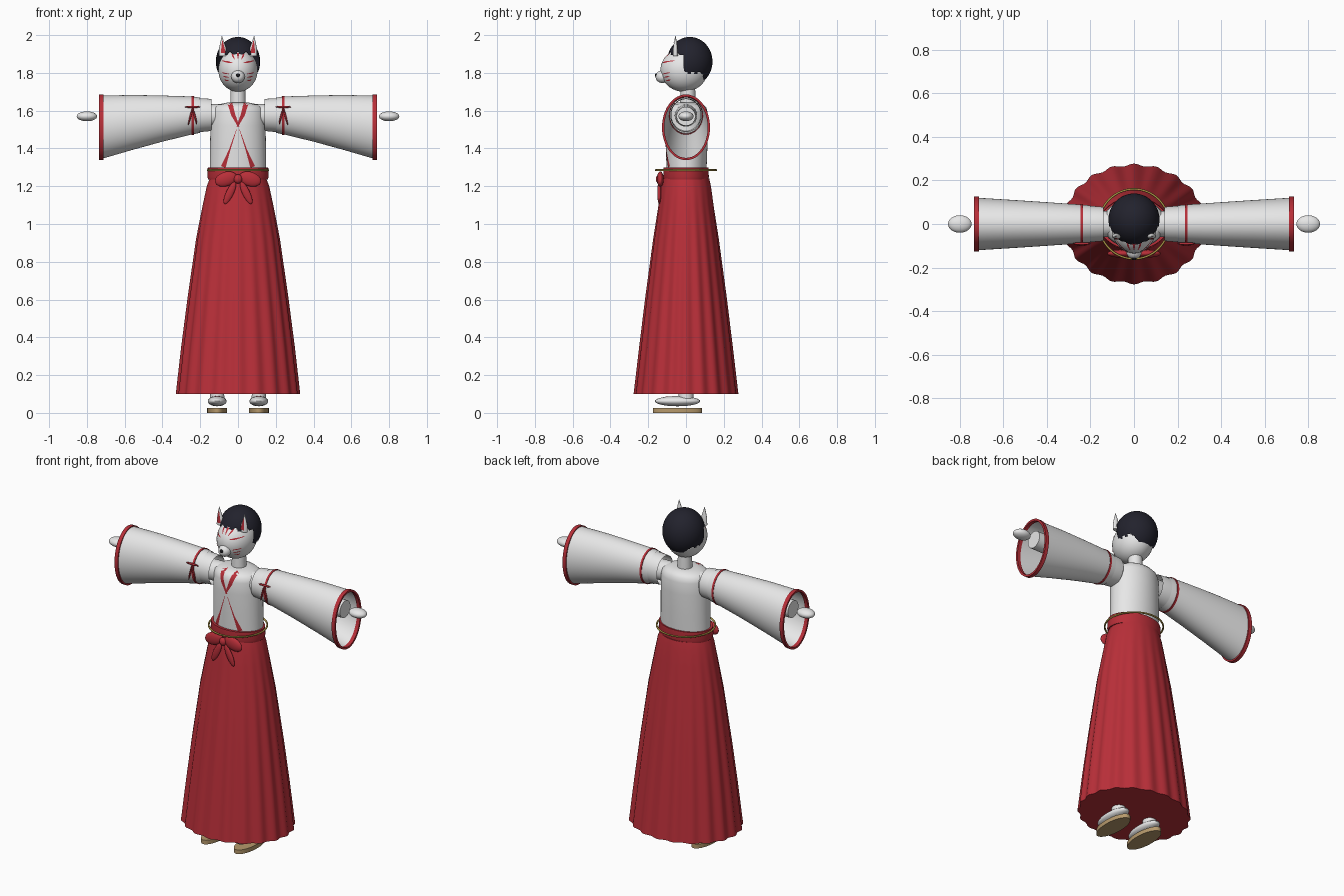
import bpy, bmesh
from math import sin, cos, pi, sqrt, hypot
from mathutils import Matrix, Vector, Euler

old = bpy.data.objects.get("Cube")
if old:
    bpy.data.objects.remove(old, do_unlink=True)


def material(name, rgb):
    m = bpy.data.materials.new(name)
    m.use_nodes = True
    m.diffuse_color = (*rgb, 1)
    m.node_tree.nodes["Principled BSDF"].inputs["Base Color"].default_value = (*rgb, 1)
    return m


WHITE = material("white cloth", (0.8, 0.8, 0.8))
RED = material("crimson", (0.48, 0.028, 0.04))
HAIR = material("blue black hair", (0.016, 0.016, 0.026))
TAN = material("straw tan", (0.47, 0.32, 0.15))
GOLD = material("gold cord", (0.42, 0.3, 0.06))
BLACK = material("nose black", (0.01, 0.01, 0.012))


def finish(name, bm, mat, fix=True):
    if fix:
        bmesh.ops.recalc_face_normals(bm, faces=bm.faces)
    me = bpy.data.meshes.new(name)
    bm.to_mesh(me)
    bm.free()
    me.materials.append(mat)
    me.shade_smooth()
    me.set_sharp_from_angle(angle=0.7)
    ob = bpy.data.objects.new(name, me)
    bpy.context.collection.objects.link(ob)
    return ob


def upright(p, c, u, v):
    return (u, c + v, p)


def along_x(side):
    return lambda p, c, u, v: (side * p, u, c + v)


def loft(name, mat, sections, place=upright, n=48, caps=True, pleat=None):
    """Skin elliptical sections given as (position, centre, radius u, radius v)."""
    bm = bmesh.new()
    rings = []
    for p, c, ru, rv in sections:
        ring = []
        for i in range(n):
            a = 2 * pi * i / n
            k = 1 + (pleat(a, p) if pleat else 0)
            ring.append(bm.verts.new(place(p, c, k * ru * cos(a), k * rv * sin(a))))
        rings.append(ring)
    for lo, hi in zip(rings, rings[1:]):
        for i in range(n):
            j = (i + 1) % n
            bm.faces.new((lo[i], lo[j], hi[j], hi[i]))
    if caps:
        bm.faces.new(rings[0])
        bm.faces.new(rings[-1])
    else:
        bmesh.ops.remove_doubles(bm, verts=bm.verts, dist=1e-6)
    return finish(name, bm, mat)


def ball(name, mat, loc, radii, tilt=0, seg=32):
    bm = bmesh.new()
    bmesh.ops.create_uvsphere(bm, u_segments=seg, v_segments=seg // 2, radius=1)
    turn = Euler((0, tilt, 0)).to_matrix().to_4x4()
    bm.transform(Matrix.Translation(loc) @ turn @ Matrix.Diagonal((*radii, 1)))
    return finish(name, bm, mat)


def strip(name, mat, points, surface, side=1):
    """Thin painted band through (x, z, width) points, laid on a front surface."""
    bm = bmesh.new()
    last = None
    for (x0, z0, w0), (x1, z1, w1) in zip(points, points[1:]):
        d = hypot(x1 - x0, z1 - z0)
        nx, nz = -(z1 - z0) / d, (x1 - x0) / d
        for k in range(9):
            t = k / 8
            x, z, w = x0 + (x1 - x0) * t, z0 + (z1 - z0) * t, w0 + (w1 - w0) * t
            row = []
            for e in (-0.5, 0, 0.5):
                px, pz = x + nx * w * e, z + nz * w * e
                row.append(bm.verts.new((side * px, surface(px, pz) - 0.003, pz)))
            if last:
                for a in (0, 1):
                    q = (last[a], last[a + 1], row[a + 1], row[a])
                    bm.faces.new(q)
            last = row
    bmesh.ops.remove_doubles(bm, verts=bm.verts, dist=1e-6)
    for f in bm.faces:
        f.normal_update()
        if f.normal.y > 0:
            f.normal_flip()
    return finish(name, bm, mat, fix=False)


def ring_band(name, mat, x, width, c, ry, rz, thick, side):
    a, b = x - width / 2, x + width / 2
    outer, inner = (c, ry + thick, rz + thick), (c, ry - thick, rz - thick)
    loft(name, mat, [(a, *outer), (b, *outer), (b, *inner), (a, *inner), (a, *outer)],
         along_x(side), caps=False)


# Pleated skirt, waistband and cord
def pleats(a, z):
    return 0.02 * cos(20 * a) * min(1, (1.24 - z) / 0.6)


loft("skirt", RED, [(0.1, 0, .323, .272), (0.35, 0, .295, .243), (0.6, 0, .263, .213),
                    (0.92, 0, .22, .172), (1.1, 0, .186, .145), (1.2, 0, .165, .132),
                    (1.24, 0, .15, .123)], n=160, pleat=pleats)
loft("waistband", RED, [(1.235, 0, .158, .118), (1.25, 0, .162, .121),
                        (1.30, 0, .16, .118)])
bpy.ops.mesh.primitive_torus_add(major_radius=0.16, minor_radius=0.005, major_segments=64,
                                 minor_segments=8, location=(0, 0, 1.285))
cord = bpy.context.object
cord.name = "waist_cord"
cord.data.materials.append(GOLD)
cord.data.shade_smooth()

# Torso and neck
TORSO = [(1.27, .15, .105), (1.4, .148, .11), (1.52, .146, .113), (1.59, .143, .112),
         (1.615, .135, .105), (1.632, .11, .09), (1.642, .06, .055)]
loft("torso", WHITE, [(z, 0.003, rx, ry) for z, rx, ry in TORSO], n=64)
loft("neck", WHITE, [(1.6, 0.01, .042, .042), (1.74, 0.01, .038, .038)])


def torso_front(x, z):
    z = max(TORSO[0][0], min(TORSO[-1][0], z))
    for (z0, a0, b0), (z1, a1, b1) in zip(TORSO, TORSO[1:]):
        if z <= z1:
            t = (z - z0) / (z1 - z0)
            a, b = a0 + (a1 - a0) * t, b0 + (b1 - b0) * t
            return 0.003 - b * sqrt(max(0, 1 - (x / a) ** 2))


# Head, hair, muzzle
HEAD, HEAD_R = Vector((0, -0.01, 1.815)), Vector((.104, .125, .115))
ball("head", WHITE, HEAD, HEAD_R, seg=48)
ball("muzzle", WHITE, (0, -.125, 1.78), (.036, .036, .034))
ball("nose", BLACK, (0, -.156, 1.787), (.012, .009, .010), seg=16)


def face_front(x, z):
    q = 1 - (x / HEAD_R.x) ** 2 - ((z - HEAD.z) / HEAD_R.z) ** 2
    return HEAD.y - HEAD_R.y * sqrt(max(0, q))


def bare(c):
    fringe = 1.9 + 0.008 * cos(c.x * 150)
    return (c.y < -0.01 and c.z < fringe) or (c.y < 0.09 and c.z < 1.8 + 0.006 * cos(c.y * 180))


bm = bmesh.new()
bmesh.ops.create_uvsphere(bm, u_segments=112, v_segments=72, radius=1)
bm.transform(Matrix.Translation((0, 0.02, 1.86)) @ Matrix.Diagonal((.117, .12, .13, 1)))
bmesh.ops.delete(bm, geom=[f for f in bm.faces if bare(f.calc_center_median())], context="FACES")
finish("hair", bm, HAIR)

strip("forehead_mark_centre", RED, [(0, 1.875, .003), (0, 1.905, .013)], face_front)

for side, tag in ((1, "left"), (-1, "right")):
    # Ears
    def ear_place(p, c, u, v):
        return (side * (c + u), -.056 + v, p)
    loft(tag + "_ear", WHITE, [(1.89, .078, .023, .014), (1.93, .081, .019, .012),
                               (1.96, .083, .011, .008), (1.995, .085, .001, .001)], ear_place, n=24)
    strip(tag + "_ear_inside", RED, [(.078, 1.905, .026), (.083, 1.972, .003)],
          lambda x, z: -.069 + (z - 1.9) * 0.12, side)

    # Painted face marks
    strip(tag + "_forehead_mark", RED, [(.018, 1.872, .003), (.027, 1.89, .009),
                                        (.03, 1.903, .008)], face_front, side)
    strip(tag + "_eye_line", RED, [(.03, 1.853, .004), (.055, 1.858, .009),
                                   (.085, 1.864, .003)], face_front, side)
    for k in range(3):
        z = 1.797 - 0.018 * k
        strip(f"{tag}_whisker_{k + 1}", RED, [(.048, z - .003, .003), (.065, z, .006),
                                              (.084 - .006 * k, z + .004, .003)], face_front, side)

    # Collar bands
    strip(tag + "_collar", RED, [(.042, 1.638, .026), (.026, 1.58, .022), (-.004, 1.515, .008)],
          torso_front, side)
    strip(tag + "_lapel_edge", RED, [(.008, 1.5, .002), (.045, 1.39, .008), (.078, 1.302, .026)],
          torso_front, side)

    # Sleeve, arm and hand
    ax = along_x(side)
    loft(tag + "_shoulder", WHITE, [(.14, 1.577, .078, .084), (.165, 1.577, .081, .087),
                                    (.21, 1.576, .083, .09)], ax, caps=False)
    loft(tag + "_sleeve", WHITE, [(.2, 1.576, .085, .093), (.24, 1.575, .089, .1),
                                  (.4, 1.558, .1, .122), (.55, 1.539, .11, .144),
                                  (.725, 1.512, .121, .168)], ax, n=64, caps=False)
    ring_band(tag + "_sleeve_trim", RED, .724, .022, 1.512, .121, .168, .006, side)
    ring_band(tag + "_sleeve_tie", RED, .24, .012, 1.575, .089, .1, .003, side)
    loft(tag + "_arm", WHITE, [(.1, 1.575, .06, .06), (.715, 1.57, .05, .05)], ax)
    ball(tag + "_hand", WHITE, (side * .8, 0, 1.57), (.054, .04, .026))

    # Sleeve bow
    ball(tag + "_tie_bow", RED, (side * .24, -.09, 1.62), (.042, .006, .006), seg=16)
    for k in (-1, 1):
        ball(f"{tag}_tie_tail_{k + 2}", RED, (side * .24 + k * .011, -.095, 1.572),
             (.005, .005, .05), -.25 * k, seg=16)

    # Waist bow
    ball(tag + "_bow_loop", RED, (side * .064, -.136, 1.238), (.06, .018, .038), .3 * side)
    ball(tag + "_bow_tail", RED, (side * .043, -.142, 1.165), (.02, .01, .065), -.45 * side)

    # Foot and sandal
    loft(tag + "_sandal", TAN, [(0, -.045, .053, .13), (.025, -.045, .053, .13)],
         lambda p, c, u, v: (side * .11 + u, c + v, p))
    ball(tag + "_foot", WHITE, (side * .11, -.045, .062), (.05, .12, .027))
    loft(tag + "_ankle", WHITE, [(.06, 0, .038, .04), (.14, 0, .036, .038)],
         lambda p, c, u, v: (side * .11 + u, c + v, p))
    ball(tag + "_sandal_strap", RED, (side * .11, -.1, .08), (.02, .012, .008), seg=16)

ball("bow_knot", RED, (0, -.142, 1.238), (.022, .018, .024))
